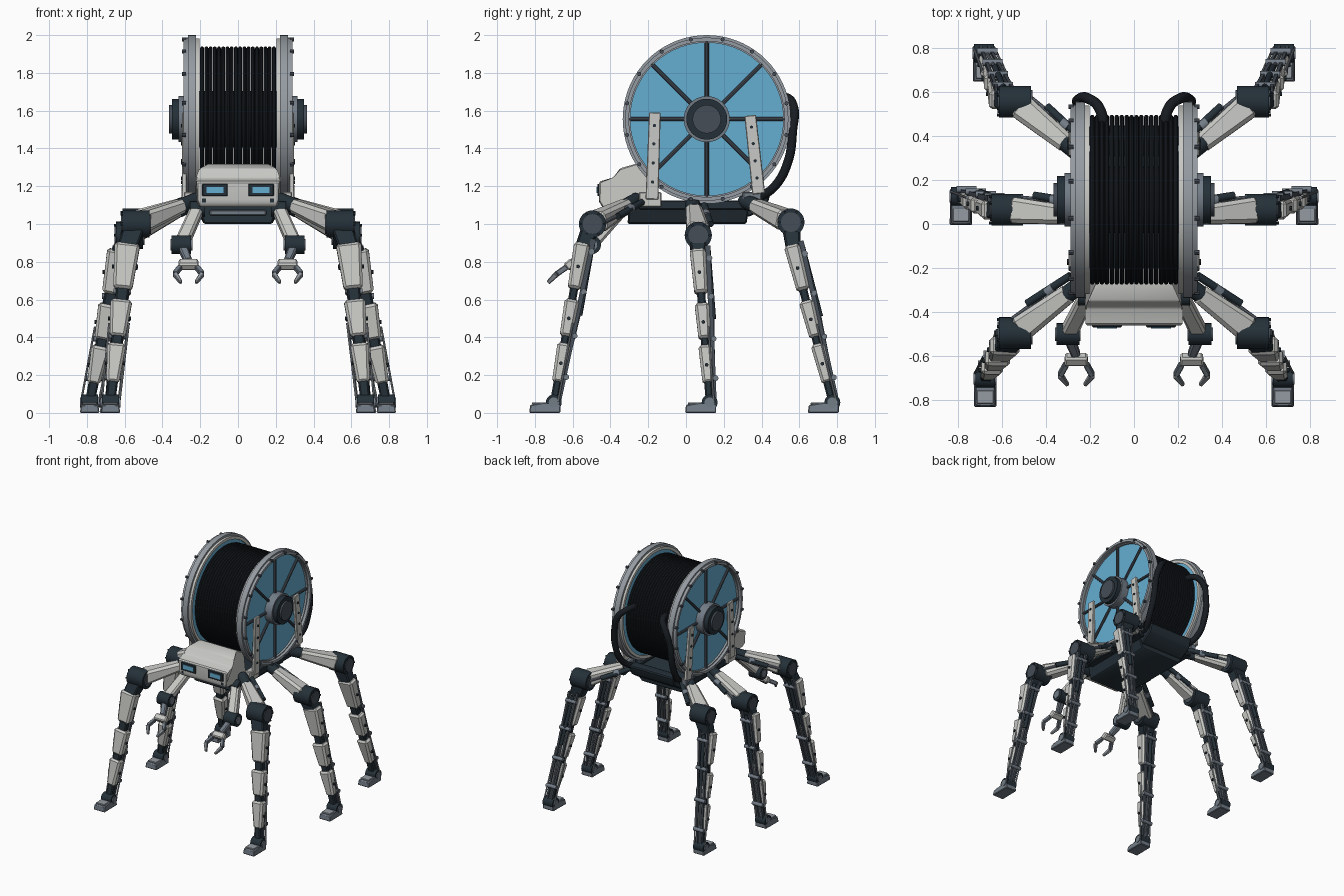
import bpy, bmesh, math
from mathutils import Vector, Matrix

if "Cube" in bpy.data.objects:
    bpy.data.objects.remove(bpy.data.objects["Cube"])

def material(name, r, g, b):
    m = bpy.data.materials.new(name)
    m.use_nodes = True
    m.diffuse_color = (r, g, b, 1)
    m.node_tree.nodes["Principled BSDF"].inputs["Base Color"].default_value = (r, g, b, 1)
    return m

SHELL = material("pale grey shell", .58, .58, .56)
NAVY = material("dark navy metal", .018, .03, .04)
STEEL = material("steel grey", .17, .2, .24)
RIM = material("rim grey", .30, .33, .36)
SLATE = material("slate", .06, .075, .095)
CABLE = material("black cable", .009, .012, .016)
BLUE = material("blue panel", .13, .42, .64)
X, Y, Z = Vector((1, 0, 0)), Vector((0, 1, 0)), Vector((0, 0, 1))

def finish(bm, name, mat, bevel=0):
    if bevel:
        bmesh.ops.bevel(bm, geom=bm.edges[:], offset=bevel, segments=1, affect='EDGES')
    bmesh.ops.recalc_face_normals(bm, faces=bm.faces[:])
    for f in bm.faces:
        f.smooth = True
    for e in bm.edges:
        e.smooth = len(e.link_faces) == 2 and e.calc_face_angle() < math.radians(32)
    me = bpy.data.meshes.new(name)
    bm.to_mesh(me)
    bm.free()
    me.materials.append(mat)
    ob = bpy.data.objects.new(name, me)
    bpy.context.collection.objects.link(ob)
    return ob

def cyl(name, p, q, r, mat, r2=None, n=24):
    p, q = Vector(p), Vector(q)
    rot = (q - p).to_track_quat('Z', 'Y').to_matrix().to_4x4()
    bm = bmesh.new()
    bmesh.ops.create_cone(bm, cap_ends=True, segments=n, radius1=r, radius2=r2 or r,
                          depth=(q - p).length, matrix=Matrix.Translation((p + q) / 2) @ rot)
    return finish(bm, name, mat)

def beam(name, p, q, a, b, side, mat, bevel=.008):
    """Tapered box from p to q; a and b are (width along side, depth) at the ends."""
    p, q = Vector(p), Vector(q)
    d = (q - p).normalized()
    u = (side - d * side.dot(d)).normalized()
    v = d.cross(u)
    bm = bmesh.new()
    ends = [[bm.verts.new(c + u * i * w / 2 + v * j * h / 2)
             for i, j in ((-1, -1), (1, -1), (1, 1), (-1, 1))]
            for c, (w, h) in ((p, a), (q, b))]
    bm.faces.new(ends[0])
    bm.faces.new(ends[1])
    for i in range(4):
        k = (i + 1) % 4
        bm.faces.new((ends[0][i], ends[0][k], ends[1][k], ends[1][i]))
    return finish(bm, name, mat, bevel)

def box(name, c, size, mat, bevel=.006):
    c, h = Vector(c), size[2] / 2
    return beam(name, c - Z * h, c + Z * h, size[:2], size[:2], X, mat, bevel)

def prism(name, pts, mat, bevel=.008, cx=0):
    """Side outline of (y, z, half width) points, spanned across x."""
    bm = bmesh.new()
    sides = [[bm.verts.new((cx + s * w, y, z)) for y, z, w in pts] for s in (-1, 1)]
    for f in sides:
        bm.faces.new(f)
    for i in range(len(pts)):
        k = (i + 1) % len(pts)
        bm.faces.new((sides[0][i], sides[0][k], sides[1][k], sides[1][i]))
    return finish(bm, name, mat, bevel)

HUB = Vector((0, .11, 1.555))

def polar(x, r, a):
    return HUB + Vector((x, r * math.cos(a), r * math.sin(a)))

def ring(name, profile, mat, n=72):
    """Closed (x, radius) profile turned about the drum axle."""
    bm = bmesh.new()
    rows = [[bm.verts.new(polar(x, r, math.tau * i / n)) for x, r in profile] for i in range(n)]
    m = len(profile)
    for i in range(n):
        a, b = rows[i], rows[(i + 1) % n]
        for j in range(m):
            k = (j + 1) % m
            bm.faces.new((a[j], a[k], b[k], b[j]))
    return finish(bm, name, mat)

def band(x0, x1, r0, r1):
    return [(x0, r0), (x1, r0), (x1, r1), (x0, r1)]

# Drum: core and separate cable turns
cyl("drum_core", HUB - X * .21, HUB + X * .21, .15, CABLE, n=48)
for i in range(18):
    x = -.19 + i * .38 / 17
    ring("cable_turn", [(x + .0105 * math.cos(t * math.tau / 8), .375 + .0105 * math.sin(t * math.tau / 8))
                        for t in range(8)], CABLE)

# Body, rear box and head
prism("body", [(-.31, 1.0, .18), (.32, 1.0, .18), (.33, 1.06, .22), (.3, 1.11, .22), (-.3, 1.11, .22)], NAVY)
prism("rear_box", [(.26, 1.04, .2), (.34, 1.04, .2), (.43, 1.1, .2), (.45, 1.17, .2), (.38, 1.18, .2)], NAVY)
box("chin_plate", (0, -.318, 1.06), (.3, .02, .03), STEEL)
prism("head", [(-.445, 1.09, .2), (-.46, 1.12, .22), (-.46, 1.225, .22), (-.38, 1.24, .225),
               (-.35, 1.295, .21), (-.26, 1.32, .16), (-.2, 1.29, .2), (-.2, 1.09, .22)], SHELL)
for s in (-1, 1):
    box("eye_frame", (s * .122, -.463, 1.18), (.135, .012, .066), NAVY, .004)
    box("eye_screen", (s * .122, -.47, 1.18), (.09, .006, .034), BLUE, 0)
    box("head_foot", (s * .18, -.455, 1.125), (.02, .012, .02), NAVY, 0)


def leg(s, hip, knee, top, ankle):
    hip, knee, top, ankle = [Vector((s * p[0], p[1], p[2])) for p in (hip, knee, top, ankle)]
    # Hip, thigh and thigh piston
    d = (knee - hip).normalized()
    across = d.cross(Z).normalized()
    cyl("hip_joint", hip - d * .09, hip + d * .02, .04, NAVY)
    beam("thigh", hip, knee - d * .03, (.085, .07), (.12, .11), across, SHELL, .018)
    off = across * (.075 if across.y > 0 else -.075)
    cyl("thigh_piston", hip + off * .8 - d * .05, knee + off - d * .13, .018, NAVY, n=12)
    cyl("thigh_rod", hip + off * .8, knee + off * .8, .01, STEEL, n=10)
    cyl("piston_collar", hip + off * .8 + d * .05, hip + off * .8 + d * .09, .025, STEEL, n=12)
    # Knee drum with caps and bolts
    cyl("knee", knee - X * .072, knee + X * .072, .072, NAVY, n=32)
    for e in (-1, 1):
        cyl("knee_cap", knee + X * e * .07, knee + X * e * .079, .052, SLATE, n=32)
    for i in range(6):
        a = math.tau * i / 6
        b = knee + Vector((s * .07, .061 * math.cos(a), .061 * math.sin(a)))
        cyl("knee_bolt", b, b + X * s * .012, .007, NAVY, n=8)
    beam("knee_bracket", knee, top.lerp(ankle, .04), (.11, .1), (.1, .07), X, NAVY)
    # Shin: spine, three shells, rear struts and rods
    shin = ankle - top
    beam("shin_spine", top, ankle, (.075, .045), (.05, .04), X, NAVY)
    for t0, t1 in ((.0, .285), (.355, .585), (.63, .875)):
        w0, w1 = .135 - .055 * t0, .128 - .055 * t1
        beam("shin_shell", top + shin * t0, top + shin * t1, (w0, .085 - .02 * t0),
             (w1 - .012, .075 - .02 * t1), X, SHELL, .014)
        for e in (-1, 1):
            c = top + shin * (t0 + t1) / 2 + X * e * (w0 / 2 - .012)
            cyl("shell_bolt", c, c + X * e * .014, .01, NAVY, n=8)
    back = Y * .055
    for e in (-1, 1):
        o = back + X * e * .036
        beam("shin_strut", top + o + shin * -.03, ankle + o * .5, (.016, .028), (.014, .02), X, SLATE, 0)
        r = back * .45 + X * e * .052
        cyl("shin_rod", top + r + shin * .5, ankle + r * .9, .006, RIM, n=8)
    cyl("shin_piston", top + back, top + back + shin * .45, .014, NAVY, n=12)
    cyl("shin_piston_rod", top + back + shin * .4, ankle + back * .4, .008, STEEL, n=8)
    for t in (.05, .3, .58, .84):
        c = top + shin * t + back * (1.1 - .4 * t)
        cyl("strut_pin", c - X * .046, c + X * .046, .015, STEEL, n=12)
    # Ankle and foot
    cyl("ankle", ankle - X * .045, ankle + X * .045, .042, NAVY)
    cyl("ankle_cap", ankle - X * .052, ankle + X * .052, .027, STEEL)
    y = ankle.y
    prism("foot", [(y + .035, 0, .05), (y + .035, .045, .045), (y - .05, .055, .045),
                   (y - .125, .042, .045), (y - .13, 0, .052)], STEEL, .005, ankle.x)
    box("toe_plate", (ankle.x, y - .085, .05), (.075, .06, .012), RIM, .003)


for s in (-1, 1):
    # Drum flange, spokes and axle hub
    cyl("flange_panel", HUB + X * s * .215, HUB + X * s * .25, .42, BLUE, n=72)
    ring("flange_rim", band(s * .222, s * .266, .405, .445), RIM)
    ring("flange_lip", band(s * .264, s * .288, .412, .432), RIM)
    ring("inner_lip", band(s * .203, s * .224, .405, .428), SHELL)
    for i in range(8):
        a = math.tau * i / 8
        cyl("spoke", polar(s * .258, .08, a), polar(s * .258, .415, a), .011, SLATE, n=8)
    for i in range(16):
        a = math.tau * (i + .5) / 16
        cyl("rim_bolt", polar(s * .275, .43, a), polar(s * .297, .43, a), .011, SLATE, n=8)
    ring("hub_ring", band(s * .24, s * .315, .07, .122), STEEL, 40)
    ring("hub_collar", band(s * .3, s * .35, .06, .108), NAVY, 40)
    cyl("hub_cap", HUB + X * s * .25, HUB + X * s * .365, .075, SLATE, n=40)
    # Drum supports and side rail
    for p, q in (((-.18, 1.13), (-.165, 1.59)), ((.385, 1.16), (.34, 1.575))):
        a, b = Vector((s * .285, *p)), Vector((s * .285, *q))
        beam("drum_support", a, b, (.026, .068), (.022, .062), X, SHELL, .004)
        for t in (.2, .42, .64, .85):
            c = a.lerp(b, t)
            cyl("support_bolt", c, c + X * s * .018, .009, NAVY, n=8)
    box("side_rail", (s * .235, .06, 1.1), (.06, .62, .05), NAVY)
    box("rail_plate", (s * .262, -.19, 1.13), (.05, .12, .08), SHELL)
    box("rail_plate", (s * .262, .35, 1.13), (.05, .1, .08), STEEL)
    # Looping hose at the back
    cu = bpy.data.curves.new("hose", 'CURVE')
    cu.dimensions, cu.bevel_depth, cu.bevel_resolution = '3D', .024, 3
    path = [(.13, .40, 1.67), (.16, .53, 1.67), (.21, .57, 1.62), (.25, .565, 1.5),
            (.255, .54, 1.33), (.24, .47, 1.2), (.19, .37, 1.13)]
    sp = cu.splines.new('BEZIER')
    sp.bezier_points.add(len(path) - 1)
    for b, (x, y, z) in zip(sp.bezier_points, path):
        b.co = (s * x, y, z)
        b.handle_left_type = b.handle_right_type = 'AUTO'
    cu.use_fill_caps = True
    cu.materials.append(CABLE)
    bpy.context.collection.objects.link(bpy.data.objects.new("hose", cu))
    # Walking legs: front, middle, rear
    leg(s, (.29, -.31, 1.1), (.54, -.495, 1.0), (.585, -.55, .895), (.675, -.70, .055))
    leg(s, (.30, .04, 1.08), (.575, .065, .94), (.625, .062, .86), (.785, .125, .055))
    leg(s, (.30, .36, 1.1), (.54, .555, 1.01), (.59, .56, .885), (.68, .775, .055))
    # Gripper arm
    shoulder, elbow, wrist = [Vector((s * x, y, z)) for x, y, z in
                              ((.215, -.33, 1.08), (.3, -.5, .89), (.262, -.595, .80))]
    cyl("shoulder_joint", shoulder - X * .04, shoulder + X * .04, .04, NAVY)
    beam("gripper_upper_arm", shoulder, elbow, (.07, .06), (.075, .065), X, SHELL, .012)
    cyl("gripper_elbow", elbow - X * .052, elbow + X * .052, .05, NAVY)
    cyl("elbow_cap", elbow - X * .058, elbow + X * .058, .03, STEEL)
    beam("gripper_forearm", elbow, wrist, (.05, .05), (.04, .04), X, STEEL)
    palm = wrist + Vector((0, -.04, -.03))
    beam("gripper_palm", wrist, palm, (.1, .05), (.11, .045), X, SHELL, .008)
    for e in (-1, 1):
        root = palm + X * e * .045
        bend = root + Vector((e * .028, -.05, -.035))
        tip = bend + Vector((e * -.034, -.045, -.045))
        beam("gripper_finger", root, bend, (.026, .03), (.026, .03), X, STEEL, .004)
        beam("gripper_tip", bend, tip, (.026, .03), (.016, .022), X, RIM, .004)
